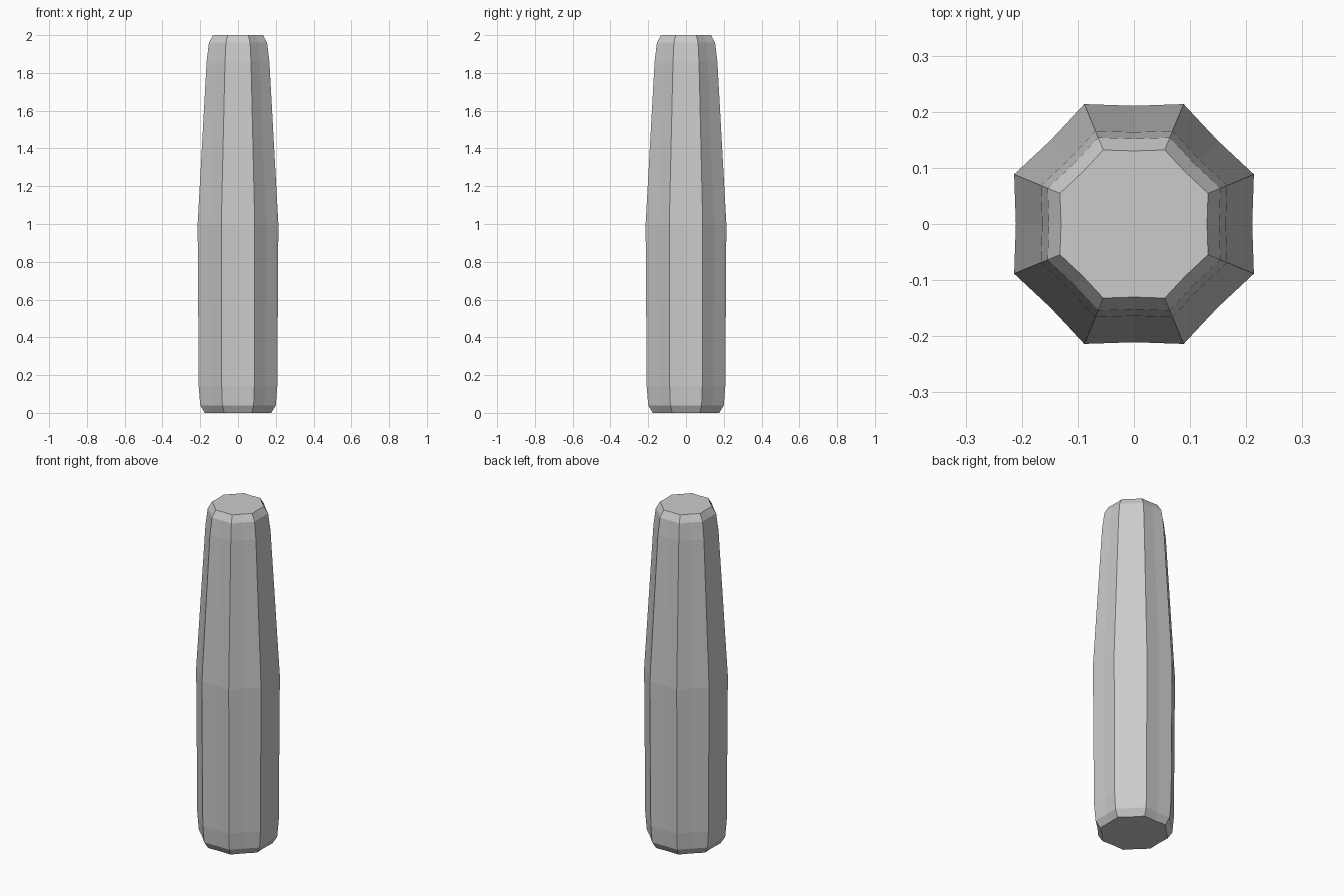
import bpy, bmesh
from math import sin, cos, pi

cube = bpy.data.objects.get("Cube")
if cube:
    bpy.data.objects.remove(cube)

# Plain grey
grey = bpy.data.materials.new("plain grey")
grey.use_nodes = True
colour = (0.6, 0.6, 0.6, 1)
grey.diffuse_color = colour
grey.node_tree.nodes["Principled BSDF"].inputs["Base Color"].default_value = colour

# Height and half width of each ring, from base to tip
PROFILE = [(0, 0.176), (0.04, 0.2), (0.14, 0.208), (1.0, 0.2137),
           (1.86, 0.166), (1.96, 0.154), (2.0, 0.132)]
SIDES = 8


def ring(bm, z, half_width):
    """Octagon whose sides are slightly pinched in at the middle."""
    verts = []
    for i in range(SIDES * 2):
        a = i * pi / SIDES
        r = half_width / cos(pi / SIDES) if i % 2 else half_width * 0.986
        verts.append(bm.verts.new((r * cos(a), r * sin(a), z)))
    return verts


# Tapered faceted shaft with chamfered ends
bm = bmesh.new()
rings = [ring(bm, z, w) for z, w in PROFILE]
n = SIDES * 2
for low, high in zip(rings, rings[1:]):
    for i in range(n):
        j = (i + 1) % n
        bm.faces.new((low[i], low[j], high[j], high[i]))
bm.faces.new(rings[0][::-1])
bm.faces.new(rings[-1])
mesh = bpy.data.meshes.new("faceted_shaft")
bm.to_mesh(mesh)
bm.free()
mesh.materials.append(grey)
shaft = bpy.data.objects.new("faceted_shaft", mesh)
bpy.context.collection.objects.link(shaft)
